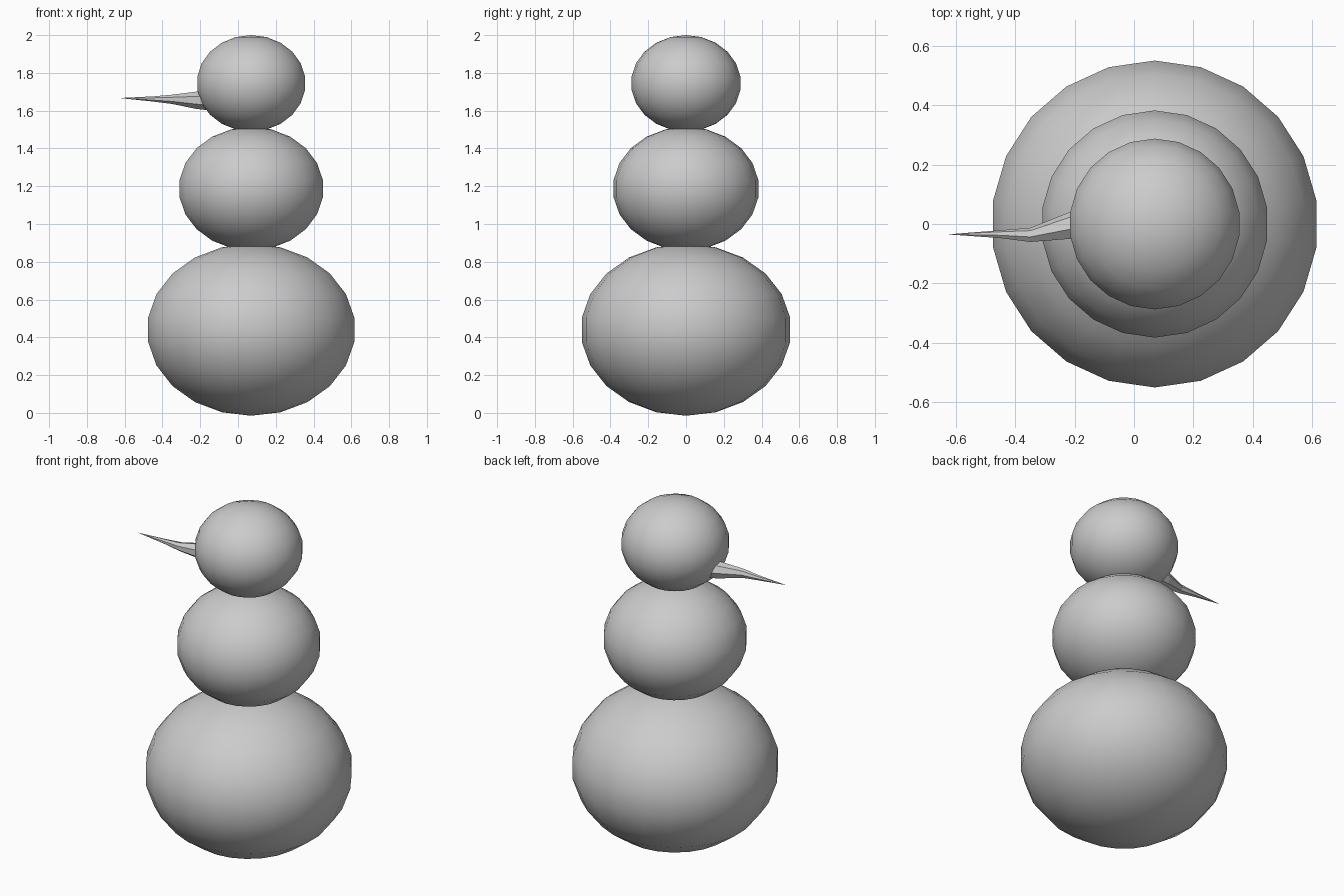
import bpy, bmesh
from math import sin, cos, pi
from mathutils import Vector

if "Cube" in bpy.data.objects:
    bpy.data.objects.remove(bpy.data.objects["Cube"])

CX = 0.07  # body axis


def finish(bm, name, smooth):
    bmesh.ops.recalc_face_normals(bm, faces=bm.faces)
    mesh = bpy.data.meshes.new(name)
    bm.to_mesh(mesh)
    bm.free()
    for p in mesh.polygons:
        p.use_smooth = smooth
    ob = bpy.data.objects.new(name, mesh)
    bpy.context.collection.objects.link(ob)
    return ob


def snowball(name, z, radius, half_height):
    bm = bmesh.new()
    bmesh.ops.create_uvsphere(bm, u_segments=22, v_segments=11, radius=1)
    for v in bm.verts:
        v.co = (CX + v.co.x * radius, v.co.y * radius, z + v.co.z * half_height)
    return finish(bm, name, True)


# Three squashed snowballs
snowball("lower_body", 0.44, 0.557, 0.455)
snowball("upper_body", 1.187, 0.387, 0.327)
snowball("head", 1.745, 0.291, 0.255)

# Slightly crooked carrot nose: (centre, radius) along its length
rings = [((-0.08, 0.012, 1.65), 0.058), ((-0.22, -0.008, 1.655), 0.047),
         ((-0.35, -0.038, 1.66), 0.025), ((-0.45, -0.035, 1.662), 0.014)]
tip = (-0.63, -0.035, 1.667)
SIDES = 7
bm = bmesh.new()
loops = []
for c, r in rings:
    loops.append([bm.verts.new(Vector(c) + Vector((0, r * cos(2 * pi * i / SIDES),
                                                   r * sin(2 * pi * i / SIDES))))
                  for i in range(SIDES)])
for a, b in zip(loops, loops[1:]):
    for i in range(SIDES):
        j = (i + 1) % SIDES
        bm.faces.new((a[i], a[j], b[j], b[i]))
end = bm.verts.new(tip)
for i in range(SIDES):
    bm.faces.new((loops[-1][i], loops[-1][(i + 1) % SIDES], end))
bm.faces.new(loops[0])
finish(bm, "carrot_nose", False)
